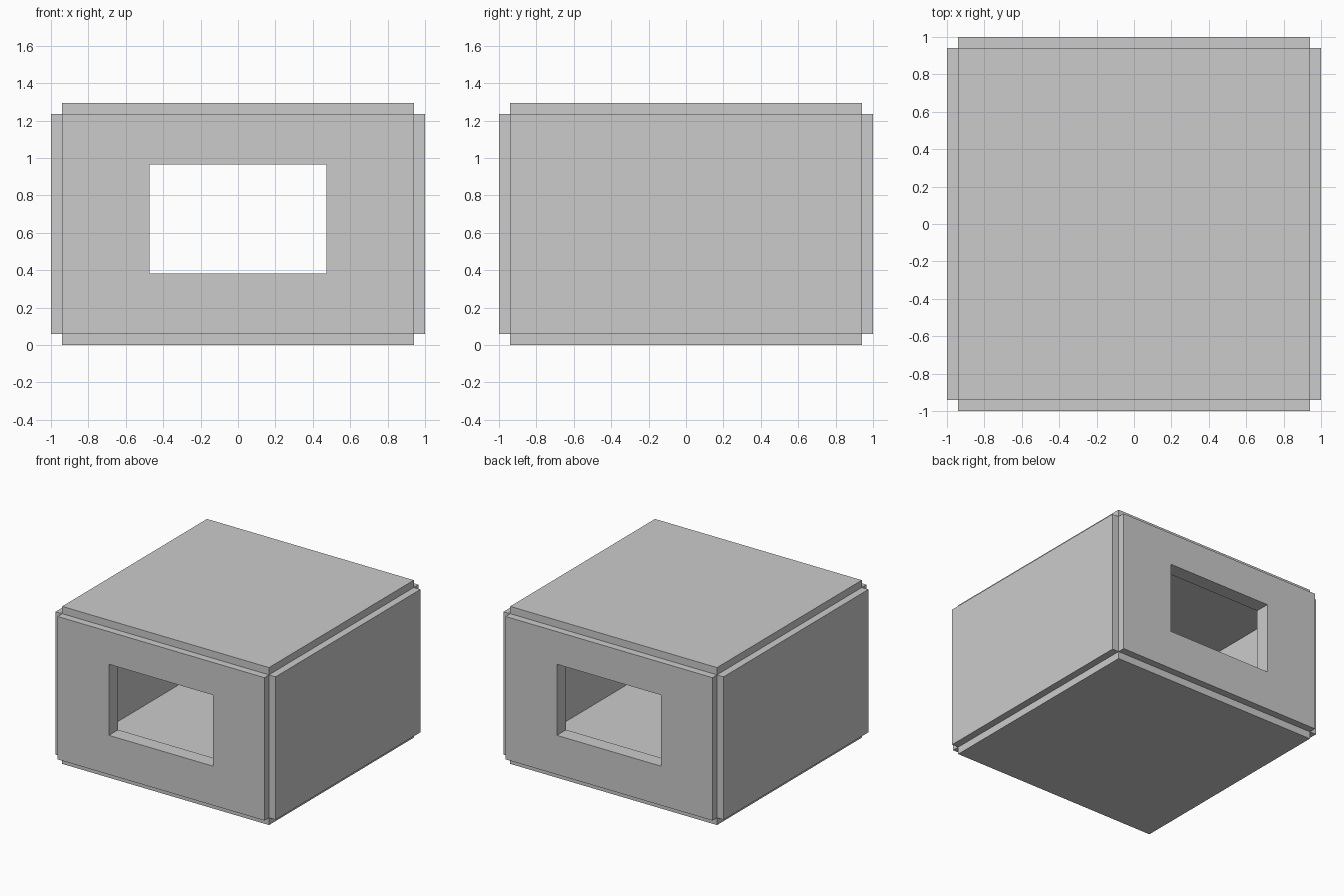
import bpy, bmesh

if "Cube" in bpy.data.objects:
    bpy.data.objects.remove(bpy.data.objects["Cube"])

H = 1.294          # overall height
T = 0.12           # slab thickness
E = 0.94           # slabs stop short of the outer faces, leaving notched edges
Z0, Z1 = 0.06, H - 0.06
WX, WZ0, WZ1 = 0.473, 0.382, 0.966   # window opening


def add_object(name, bm):
    bmesh.ops.recalc_face_normals(bm, faces=bm.faces)
    mesh = bpy.data.meshes.new(name)
    bm.to_mesh(mesh)
    bm.free()
    obj = bpy.data.objects.new(name, mesh)
    bpy.context.collection.objects.link(obj)
    return obj


def slab(name, lo, hi):
    bm = bmesh.new()
    bmesh.ops.create_cube(bm, size=1)
    for v in bm.verts:
        v.co = [hi[i] if v.co[i] > 0 else lo[i] for i in range(3)]
    return add_object(name, bm)


def window_wall(name, y0, y1):
    # Rectangular ring extruded through the wall thickness
    bm = bmesh.new()
    outer = [(-E, Z0), (E, Z0), (E, Z1), (-E, Z1)]
    inner = [(-WX, WZ0), (WX, WZ0), (WX, WZ1), (-WX, WZ1)]
    o = [bm.verts.new((x, y0, z)) for x, z in outer]
    n = [bm.verts.new((x, y0, z)) for x, z in inner]
    for i in range(4):
        j = (i + 1) % 4
        bm.faces.new((o[i], o[j], n[j], n[i]))
    ext = bmesh.ops.extrude_face_region(bm, geom=bm.faces[:], use_keep_orig=True)
    moved = [g for g in ext["geom"] if isinstance(g, bmesh.types.BMVert)]
    bmesh.ops.translate(bm, verts=moved, vec=(0, y1 - y0, 0))
    return add_object(name, bm)


# Floor and roof
slab("floor_slab", (-E, -E, 0), (E, E, T))
slab("roof_slab", (-E, -E, H - T), (E, E, H))

# Solid side walls
slab("left_wall", (-1, -E, Z0), (T - 1, E, Z1))
slab("right_wall", (1 - T, -E, Z0), (1, E, Z1))

# Front and back walls with window openings
window_wall("front_window_wall", -1, T - 1)
window_wall("back_window_wall", 1, 1 - T)
